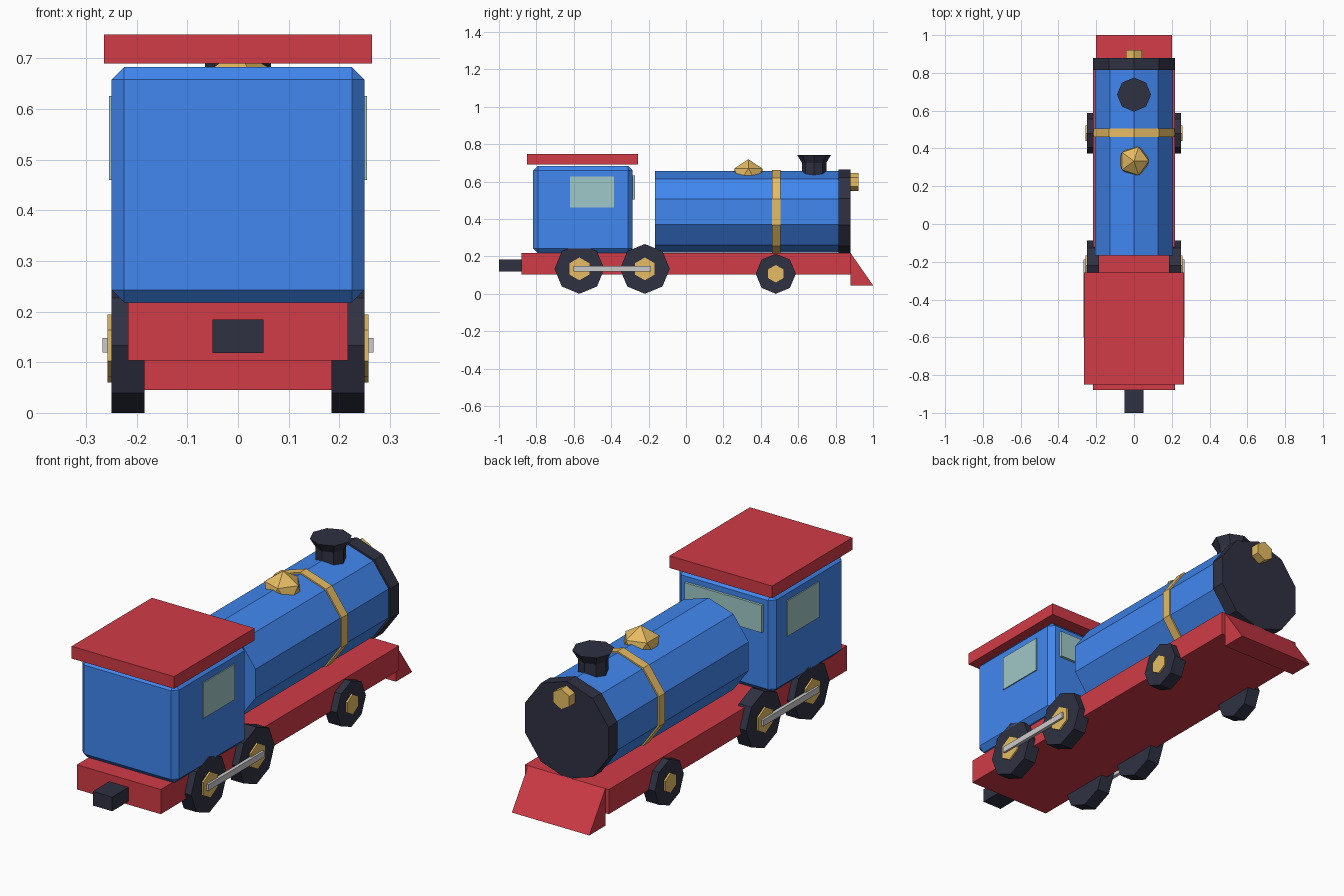
import bpy, bmesh
from math import sin, cos, pi
from mathutils import Vector

if "Cube" in bpy.data.objects:
    bpy.data.objects.remove(bpy.data.objects["Cube"])


def material(name, hex_code):
    srgb = [int(hex_code[i:i + 2], 16) / 255 for i in (0, 2, 4)]
    m = bpy.data.materials.new(name)
    m.diffuse_color = [c / 12.92 if c < 0.04 else ((c + 0.055) / 1.055) ** 2.4 for c in srgb] + [1]
    m.use_nodes = True
    m.node_tree.nodes["Principled BSDF"].inputs["Base Color"].default_value = m.diffuse_color
    return m


BLUE = material("blue_paint", "4187f0")
RED = material("red_paint", "d13b47")
DARK = material("dark_iron", "2f3142")
BRASS = material("brass", "e6bc63")
GLASS = material("glass", "a0c8c8")


def finish(name, bm, mat):
    bmesh.ops.recalc_face_normals(bm, faces=bm.faces)
    mesh = bpy.data.meshes.new(name)
    bm.to_mesh(mesh)
    bm.free()
    ob = bpy.data.objects.new(name, mesh)
    bpy.context.collection.objects.link(ob)
    if mat:
        mesh.materials.append(mat)
    return ob


def box(name, x, y, z, mat=None, bevel=0):
    """Box from (min, max) ranges, with an optional chamfer."""
    bm = bmesh.new()
    bmesh.ops.create_cube(bm, size=1)
    for v in bm.verts:
        v.co = Vector([(r[0] + r[1]) / 2 + c * (r[1] - r[0]) for r, c in zip((x, y, z), v.co)])
    ob = finish(name, bm, mat)
    if bevel:
        mod = ob.modifiers.new("chamfer", "BEVEL")
        mod.width, mod.segments = bevel, 1
    return ob


def loft(name, axis, sides, centre, rings, mat):
    """Polygonal rings of (position, radius) along x, y or z; a corner points up."""
    place = {"x": lambda t, u, v: (t, centre[0] + u, centre[1] + v),
             "y": lambda t, u, v: (centre[0] + u, t, centre[1] + v),
             "z": lambda t, u, v: (centre[0] + u, centre[1] + v, t)}[axis]
    bm = bmesh.new()
    loops = [[bm.verts.new(place(t, r * sin(2 * pi * i / sides), r * cos(2 * pi * i / sides)))
              for i in range(sides)] for t, r in rings]
    for a, b in zip(loops, loops[1:]):
        for i in range(sides):
            j = (i + 1) % sides
            bm.faces.new((a[i], a[j], b[j], b[i]))
    bm.faces.new(loops[0])
    bm.faces.new(loops[-1])
    return finish(name, bm, mat)


# Chassis and coupler
box("chassis", (-.217, .217), (-.88, .88), (.103, .218), RED)
box("coupler", (-.05, .05), (-1, -.88), (.118, .184), DARK)

# Sloped guard at the boiler end
bm = bmesh.new()
ends = [[bm.verts.new((x, y, z)) for y, z in ((.88, .218), (.88, .045), (1, .045))] for x in (-.2, .2)]
for e in ends:
    bm.faces.new(e)
for i in range(3):
    j = (i + 1) % 3
    bm.faces.new((ends[0][i], ends[0][j], ends[1][j], ends[1][i]))
finish("track_guard", bm, RED)

# Cab, roof and windows
box("cab", (-.25, .25), (-.817, -.285), (.218, .683), BLUE, bevel=.025)
box("cab_roof", (-.265, .265), (-.85, -.257), (.69, .747), RED)
box("boiler_side_window", (-.2, .2), (-.295, -.273), (.505, .633), GLASS)

# Boiler with brass band, smokebox ring and lamp
AXIS = (0, .438)
loft("boiler", "y", 10, AXIS, [(-.167, .218), (.82, .218)], BLUE)
loft("boiler_band", "y", 10, AXIS, [(.46, .225), (.505, .225)], BRASS)
loft("smokebox", "y", 10, AXIS, [(.815, .227), (.88, .227)], DARK)
loft("lamp", "y", 6, (0, .598), [(.87, .048), (.922, .048)], BRASS)

# Chimney and dome
loft("chimney_stack", "z", 8, (0, .685), [(.6, .065), (.705, .065)], DARK)
loft("chimney_cap", "z", 8, (0, .685), [(.7, .065), (.742, .09)], DARK)
bm = bmesh.new()
bmesh.ops.create_icosphere(bm, subdivisions=1, radius=.088)
bmesh.ops.translate(bm, verts=bm.verts, vec=(0, .333, .631))
finish("steam_dome", bm, BRASS)

# Wheels, hubs, rods and side windows on both sides
for side, s in (("left", -1), ("right", 1)):
    for part, y, r, hub in (("rear", -.57, .133, .061), ("middle", -.22, .133, .061), ("lead", .48, .107, .047)):
        loft(f"{part}_wheel_{side}", "x", 8, (y, r), [(s * .185, r), (s * .25, r)], DARK)
        loft(f"{part}_hub_{side}", "x", 6, (y, r), [(s * .24, hub), (s * .258, hub)], BRASS)
    box(f"coupling_rod_{side}", sorted((s * .252, s * .268)), (-.602, -.188), (.119, .148))
    box(f"side_window_{side}", sorted((s * .24, s * .255)), (-.62, -.385), (.46, .626), GLASS)
